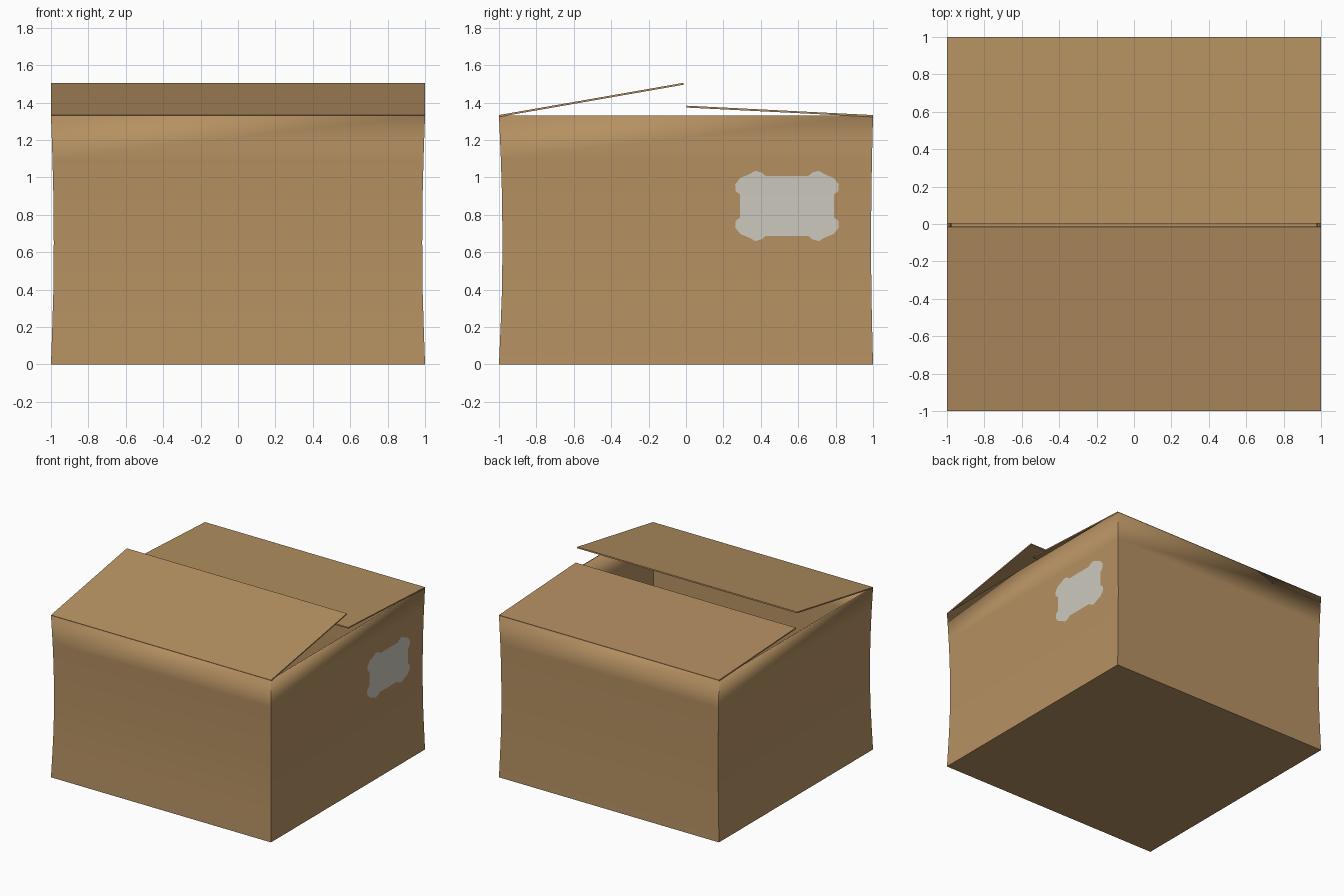
import bpy, bmesh, math
from mathutils import Vector

if "Cube" in bpy.data.objects:
    bpy.data.objects.remove(bpy.data.objects["Cube"])

def material(name, rgb):
    m = bpy.data.materials.new(name)
    m.diffuse_color = (*rgb, 1)
    m.use_nodes = True
    m.node_tree.nodes["Principled BSDF"].inputs["Base Color"].default_value = m.diffuse_color
    return m

CARD = material("cardboard brown", (0.465, 0.283, 0.122))
PAPER = material("label off white", (0.61, 0.585, 0.52))

def finish(name, bm, mat):
    bmesh.ops.recalc_face_normals(bm, faces=bm.faces)
    me = bpy.data.meshes.new(name)
    bm.to_mesh(me)
    bm.free()
    me.materials.append(mat)
    ob = bpy.data.objects.new(name, me)
    bpy.context.collection.objects.link(ob)
    return ob

H = 1.33
T = 0.01
# height and how far the walls sag inwards there
RINGS = [(0, 0), (0.2, 0.007), (0.4, 0.013), (0.65, 0.015), (0.9, 0.013), (1.1, 0.008), (H, 0)]

def sag(z):
    for (z0, s0), (z1, s1) in zip(RINGS, RINGS[1:]):
        if z <= z1:
            return s0 + (s1 - s0) * (z - z0) / (z1 - z0)
    return 0

# box body: four sagging walls and a floor, open at the top
bm = bmesh.new()
loops = []
for z, s in RINGS:
    x, front, back = 1 - s, -1 + 1.25 * s, 1 - 0.7 * s
    loops.append([bm.verts.new(p) for p in
                  ((-x, front, z), (x, front, z), (x, back, z), (-x, back, z))])
for a, b in zip(loops, loops[1:]):
    for i in range(4):
        j = (i + 1) % 4
        bm.faces.new((a[i], a[j], b[j], b[i]))
bm.faces.new(loops[0][::-1])
bmesh.ops.recalc_face_normals(bm, faces=bm.faces)
# open shell: make sure the floor faces down before thickening
bm.faces.ensure_lookup_table()
if bm.faces[-1].normal.z > 0:
    bmesh.ops.reverse_faces(bm, faces=bm.faces)
me = bpy.data.meshes.new("box_body")
bm.to_mesh(me)
bm.free()
me.materials.append(CARD)
body = bpy.data.objects.new("box_body", me)
bpy.context.collection.objects.link(body)
mod = body.modifiers.new("card thickness", 'SOLIDIFY')
mod.thickness = T
mod.offset = -1
mod.use_even_offset = True
bpy.context.view_layer.objects.active = body
body.select_set(True)
bpy.ops.object.shade_smooth_by_angle(angle=math.radians(30))

# top flaps: thin sheets hinged on the front and back walls
def flap(name, hinge, tip):
    bm = bmesh.new()
    h, t = Vector((0, *hinge)), Vector((0, *tip))
    n = Vector((1, 0, 0)).cross(t - h).normalized()
    if n.z > 0:
        n = -n
    sheet = [h, t, t + n * T, h + n * T]
    a = [bm.verts.new(p + Vector((-1, 0, 0))) for p in sheet]
    b = [bm.verts.new(p + Vector((1, 0, 0))) for p in sheet]
    bm.faces.new(a)
    bm.faces.new(b[::-1])
    for i in range(4):
        j = (i + 1) % 4
        bm.faces.new((a[i], b[i], b[j], a[j]))
    finish(name, bm, CARD)

flap("front_flap", (-1, 1.333), (-0.015, 1.505))
flap("back_flap", (1, 1.333), (0.003, 1.383))

# paper label with lobed corners, following the right wall
quarter = [(0.25, 0.06), (0.275, 0.08), (0.277, 0.115), (0.25, 0.15), (0.22, 0.162),
           (0.197, 0.172), (0.17, 0.188), (0.135, 0.178), (0.115, 0.161)]
outline = (quarter + [(-u, v) for u, v in quarter[::-1]]
           + [(-u, -v) for u, v in quarter] + [(u, -v) for u, v in quarter[::-1]])
bm = bmesh.new()
bm.faces.new([bm.verts.new((0, 0.54 + u, 0.847 + v)) for u, v in outline])
bmesh.ops.bisect_plane(bm, geom=bm.verts[:] + bm.edges[:] + bm.faces[:],
                       plane_co=(0, 0, 0.9), plane_no=(0, 0, 1))
for v in bm.verts:
    v.co.x = 1 - sag(v.co.z) + 0.004
bm.normal_update()
for f in bm.faces:
    if f.normal.x < 0:
        f.normal_flip()
me = bpy.data.meshes.new("label")
bm.to_mesh(me)
bm.free()
me.materials.append(PAPER)
bpy.context.collection.objects.link(bpy.data.objects.new("label", me))
